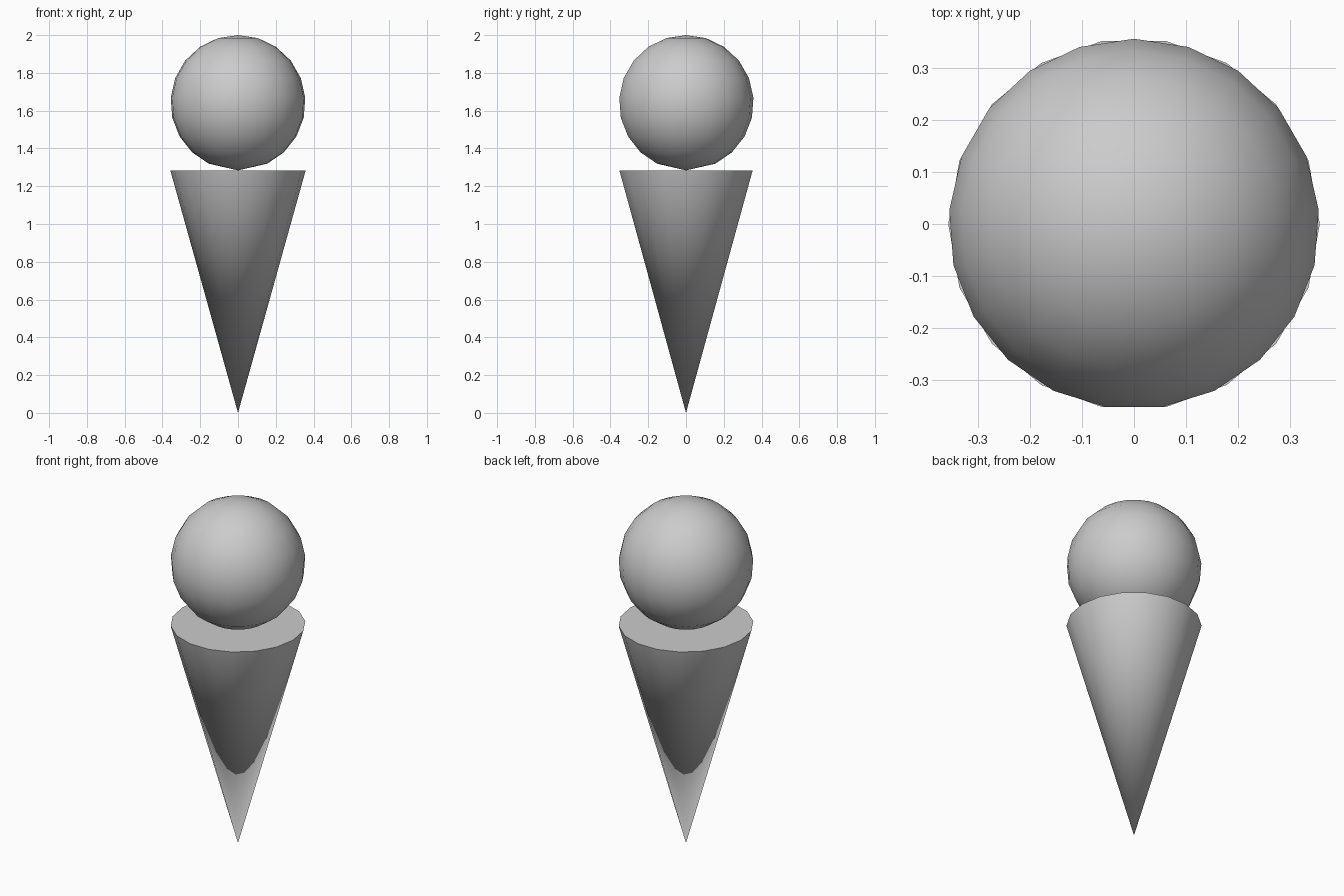
import bpy, bmesh
from math import sin, cos, pi, radians

if "Cube" in bpy.data.objects:
    bpy.data.objects.remove(bpy.data.objects["Cube"])

R = 0.358          # shared radius of scoop and cone rim
RIM_Z = 1.283      # height of the cone rim
SCOOP_Z = 2 - R    # centre of the scoop


def lathe(name, profile, sides, phase):
    """Revolve (radius, z) points around z; radius 0 makes a single tip vertex."""
    bm = bmesh.new()
    rings = []
    for r, z in profile:
        if r == 0:
            rings.append([bm.verts.new((0, 0, z))] * sides)
        else:
            rings.append([bm.verts.new((r * cos(phase + 2 * pi * i / sides),
                                        r * sin(phase + 2 * pi * i / sides), z))
                          for i in range(sides)])
    for a, b in zip(rings, rings[1:]):
        for i in range(sides):
            j = (i + 1) % sides
            bm.faces.new(list(dict.fromkeys((a[i], a[j], b[j], b[i]))))
    # flat cap where the profile ends open
    if profile[-1][0] > 0:
        bm.faces.new(rings[-1])
    bmesh.ops.recalc_face_normals(bm, faces=bm.faces)
    mesh = bpy.data.meshes.new(name)
    bm.to_mesh(mesh)
    bm.free()
    obj = bpy.data.objects.new(name, mesh)
    bpy.context.collection.objects.link(obj)
    bpy.ops.object.select_all(action='DESELECT')
    obj.select_set(True)
    bpy.context.view_layer.objects.active = obj
    bpy.ops.object.shade_smooth_by_angle(angle=radians(40))
    return obj


# Cone: tip down on the ground, closed flat top
lathe("cone", [(0, 0), (R, RIM_Z)], 18, 0)

# Scoop: 21-sided ball, rings one 21st of a turn apart, wider last step at the bottom
step = 2 * pi / 21
scoop_profile = [(0, SCOOP_Z + R)]
scoop_profile += [(R * sin(k * step), SCOOP_Z + R * cos(k * step)) for k in range(1, 10)]
scoop_profile += [(0, SCOOP_Z - R)]
lathe("scoop", scoop_profile, 21, pi / 2)
